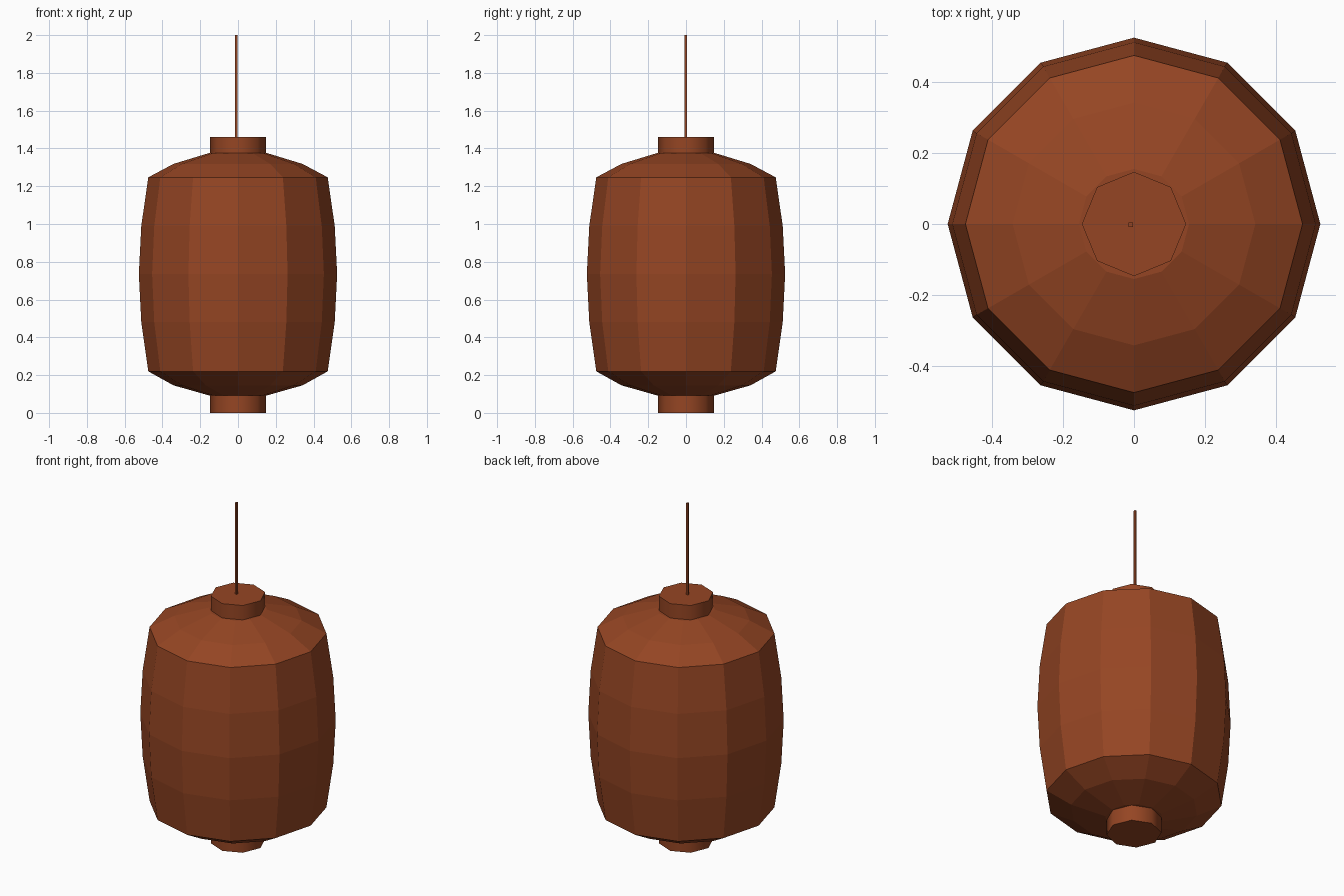
import bpy, bmesh, math

if "Cube" in bpy.data.objects:
    bpy.data.objects.remove(bpy.data.objects["Cube"])

mat = bpy.data.materials.new("rust_paper")
mat.diffuse_color = (0.30, 0.06, 0.017, 1)
mat.use_nodes = True
mat.node_tree.nodes["Principled BSDF"].inputs["Base Color"].default_value = mat.diffuse_color


def lathe(name, profile, sides, centre=(0, 0), turn=0.0):
    """Closed solid of revolution from (radius, height) pairs, bottom to top."""
    bm = bmesh.new()
    rings = []
    for r, z in profile:
        angles = [turn + 2 * math.pi * i / sides for i in range(sides)]
        rings.append([bm.verts.new((centre[0] + r * math.cos(a),
                                    centre[1] + r * math.sin(a), z)) for a in angles])
    for low, high in zip(rings, rings[1:]):
        for i in range(sides):
            j = (i + 1) % sides
            bm.faces.new((low[i], low[j], high[j], high[i]))
    bm.faces.new(rings[0][::-1])
    bm.faces.new(rings[-1])
    mesh = bpy.data.meshes.new(name)
    bm.to_mesh(mesh)
    bm.free()
    mesh.materials.append(mat)
    obj = bpy.data.objects.new(name, mesh)
    bpy.context.collection.objects.link(obj)
    return obj


def smooth(obj, degrees):
    bpy.ops.object.select_all(action='DESELECT')
    obj.select_set(True)
    bpy.context.view_layer.objects.active = obj
    bpy.ops.object.shade_smooth_by_angle(angle=math.radians(degrees))


# Faceted, slightly bulging lantern shade
lathe("lantern_body", [(0.155, 0.093), (0.342, 0.146), (0.475, 0.22), (0.512, 0.48),
                       (0.525, 0.735), (0.512, 0.99), (0.475, 1.247), (0.342, 1.318),
                       (0.155, 1.375)], 12)

# Octagonal collars at both ends
for name, z0, z1 in (("bottom_collar", 0, 0.093), ("top_collar", 1.375, 1.46)):
    smooth(lathe(name, [(0.147, z0), (0.147, z1)], 8), 50)

# Thin square hanging cord
cord = lathe("hanging_cord", [(0.0085, 1.46), (0.0085, 2.0)], 4, (-0.009, -0.002), math.pi / 4)
